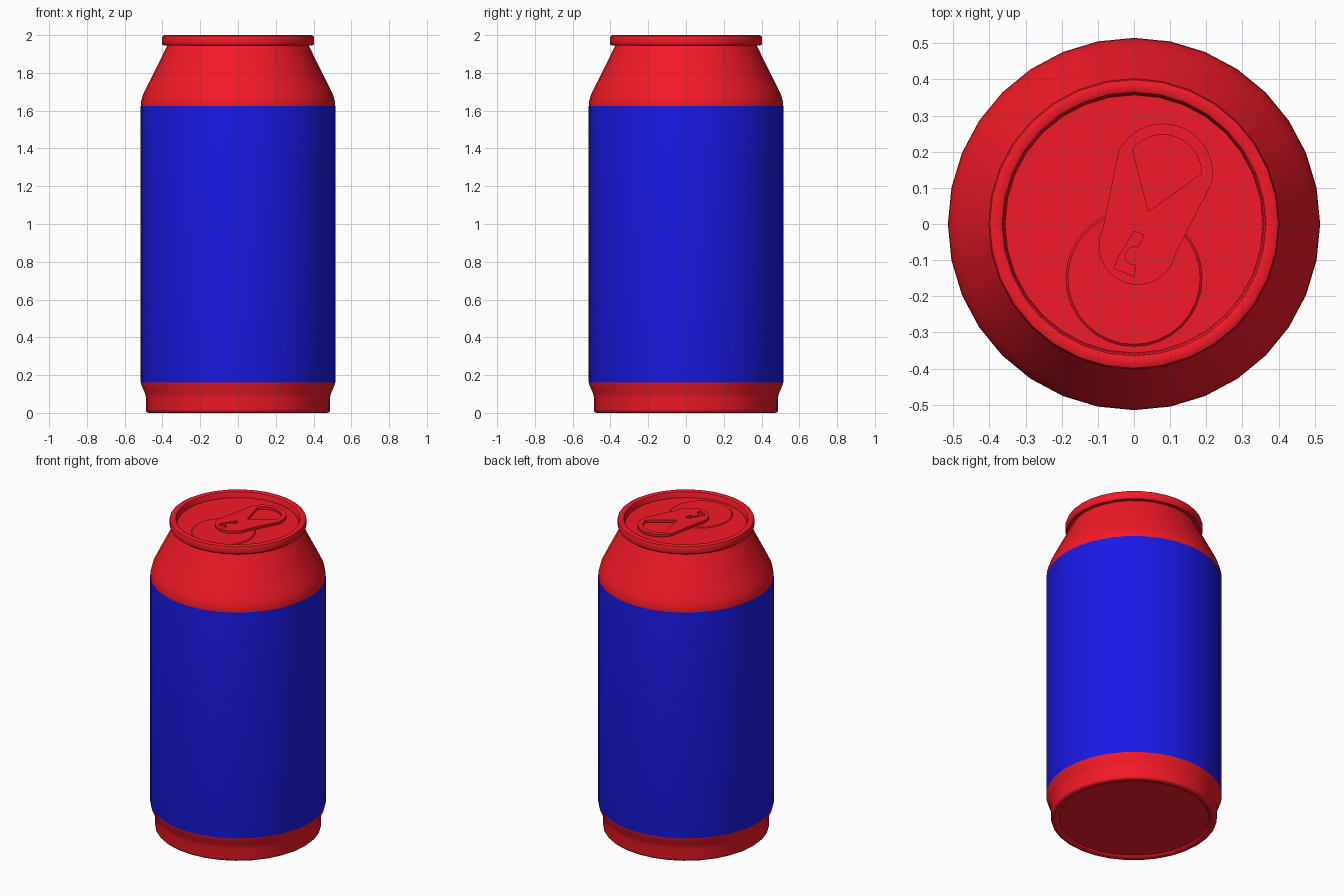
import bpy, bmesh, math
from math import sin, cos, pi, atan2, acos

if "Cube" in bpy.data.objects:
    bpy.data.objects.remove(bpy.data.objects["Cube"])

SIDES = 32


def material(name, color):
    m = bpy.data.materials.new(name)
    m.diffuse_color = color
    m.use_nodes = True
    m.node_tree.nodes["Principled BSDF"].inputs["Base Color"].default_value = m.diffuse_color
    return m


RED = material("red_paint", (0.9, 0.01, 0.02, 1))
BLUE = material("blue_label", (0.01, 0.01, 0.8, 1))


def finish(obj, angle):
    bpy.ops.object.select_all(action='DESELECT')
    bpy.context.view_layer.objects.active = obj
    obj.select_set(True)
    bpy.ops.object.shade_smooth_by_angle(angle=math.radians(angle))


def lathe(name, profile, mats, center=(0, 0), label=None, angle=40):
    """Spin (radius, z) points around z; zero radius closes an end with a fan."""
    bm = bmesh.new()
    rings = []
    for r, z in profile:
        n = 1 if r == 0 else SIDES
        rings.append([bm.verts.new((center[0] + r * cos(2 * pi * i / SIDES),
                                    center[1] + r * sin(2 * pi * i / SIDES), z))
                      for i in range(n)])
    for k, (a, b) in enumerate(zip(rings, rings[1:])):
        for i in range(SIDES):
            j = (i + 1) % SIDES
            quad = [a[i % len(a)], a[j % len(a)], b[j % len(b)], b[i % len(b)]]
            face = bm.faces.new(list(dict.fromkeys(quad)))
            face.material_index = 1 if k == label else 0
    mesh = bpy.data.meshes.new(name)
    bm.to_mesh(mesh)
    bm.free()
    for m in mats:
        mesh.materials.append(m)
    obj = bpy.data.objects.new(name, mesh)
    bpy.context.collection.objects.link(obj)
    finish(obj, angle)
    return obj


def arc(c, r, a0, a1, n):
    return [(c[0] + r * cos(a0 + (a1 - a0) * i / n),
             c[1] + r * sin(a0 + (a1 - a0) * i / n)) for i in range(n + 1)]


# Can body: base, label band, shoulder, rolled rim and sunken lid in one shell
body = [(0, 0.012), (0.44, 0.012), (0.447, 0.004), (0.46, 0), (0.478, 0.001),
        (0.486, 0.008), (0.488, 0.02), (0.488, 0.085), (0.493, 0.105),
        (0.511, 0.145), (0.515, 0.162), (0.515, 1.624), (0.513, 1.65),
        (0.505, 1.68), (0.486, 1.72), (0.374, 1.945),
        (0.394, 1.945), (0.401, 1.951), (0.403, 1.96), (0.403, 1.985),
        (0.399, 1.996), (0.39, 2.0), (0.374, 2.0), (0.365, 1.996),
        (0.36, 1.985), (0.357, 1.962), (0, 1.962)]
lathe("can_body", body, [RED, BLUE], label=10)

# Slightly raised mouth panel on the lid
lathe("mouth_panel", [(0.19, 1.961), (0.183, 1.967), (0, 1.967)], [RED],
      center=(0.0, -0.15), angle=20)

# Pull tab: two rounded ends joined by tangents, with two openings
big, small, R, r = (0.08, 0.14), (0.01, -0.06), 0.138, 0.108
dx, dy = big[0] - small[0], big[1] - small[1]
axis, spread = atan2(dy, dx), acos((R - r) / math.hypot(dx, dy))
outline = (arc(big, R, axis - spread, axis + spread, 18)
           + arc(small, r, axis + spread, axis + 2 * pi - spread, 18))
finger_hole = [(0.04, 0.035)] + arc(big, 0.107, 0.0, math.radians(142), 14)
rivet_slot = ([(0, -0.02), (0.027, -0.03), (0.012, -0.064)]
              + arc((0.0, -0.088), 0.026, math.radians(75), math.radians(280), 8)
              + [(0, -0.145), (-0.055, -0.122), (-0.045, -0.095)])

curve = bpy.data.curves.new("pull_tab", 'CURVE')
curve.dimensions = '2D'
curve.fill_mode = 'BOTH'
curve.extrude = 0.008
for loop in (outline, finger_hole, rivet_slot):
    s = curve.splines.new('POLY')
    s.points.add(len(loop) - 1)
    for p, (x, y) in zip(s.points, loop):
        p.co = (x, y, 0, 1)
    s.use_cyclic_u = True
curve.materials.append(RED)
tab = bpy.data.objects.new("pull_tab", curve)
tab.location.z = 1.979
bpy.context.collection.objects.link(tab)
bpy.ops.object.select_all(action='DESELECT')
bpy.context.view_layer.objects.active = tab
tab.select_set(True)
bpy.ops.object.convert(target='MESH')
finish(bpy.context.view_layer.objects.active, 35)

# Rivet holding the tab to the lid
rivet = lathe("tab_rivet", [(0.024, 1.96), (0.024, 1.984), (0.018, 1.987), (0, 1.987)],
              [RED], center=(0.002, -0.088))
